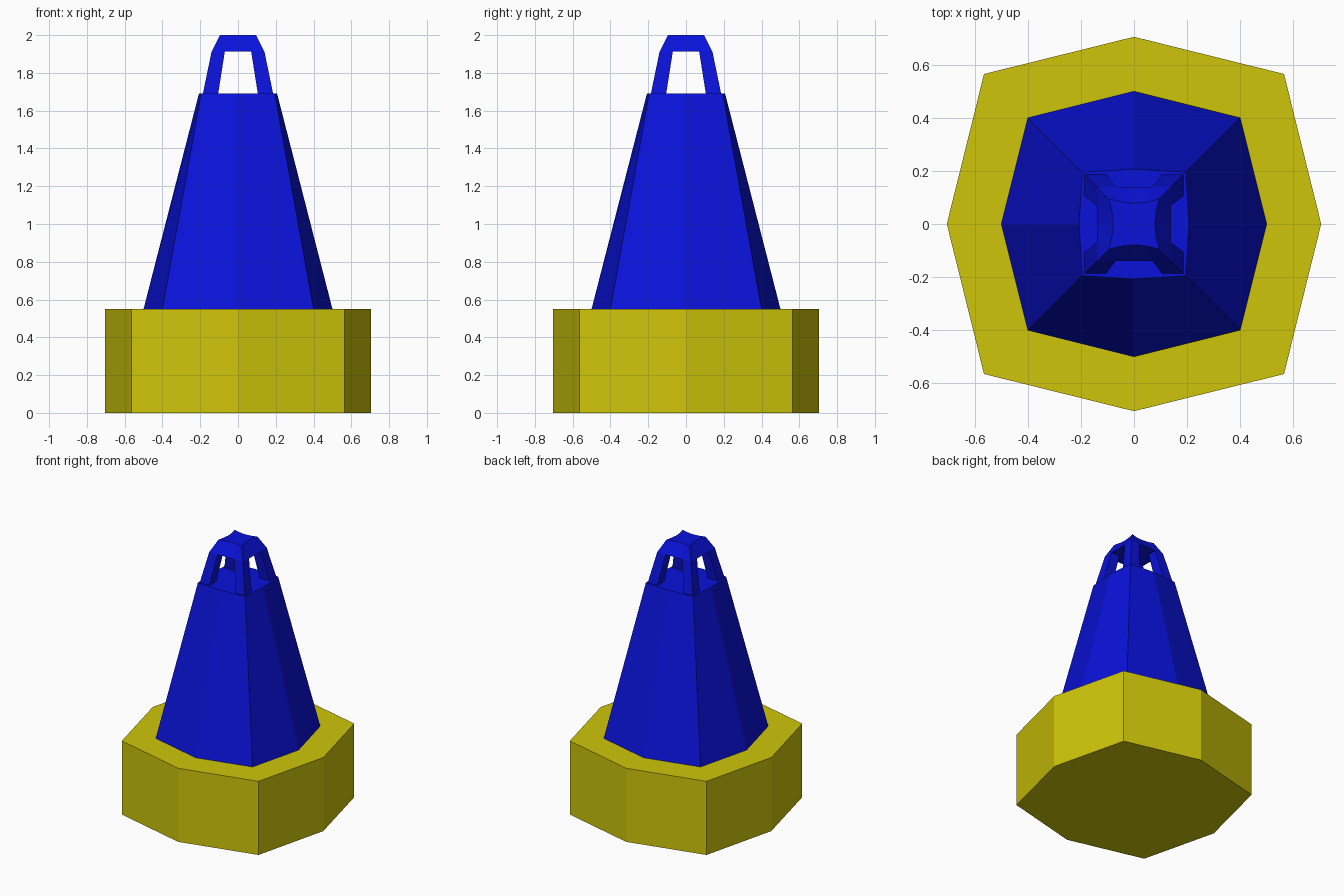
import bpy, bmesh

if "Cube" in bpy.data.objects:
    bpy.data.objects.remove(bpy.data.objects["Cube"])


def material(name, color):
    m = bpy.data.materials.new(name)
    m.diffuse_color = (*color, 1)
    m.use_nodes = True
    m.node_tree.nodes["Principled BSDF"].inputs["Base Color"].default_value = m.diffuse_color
    return m


yellow = material("yellow_paint", (0.62, 0.56, 0.003))
blue = material("blue_paint", (0.003, 0.006, 0.70))


def octagon(axis, corner, z):
    """Eight-point ring: axis points and diagonal corner points."""
    a, c = axis, corner
    return [(a, 0, z), (c, c, z), (0, a, z), (-c, c, z),
            (-a, 0, z), (-c, -c, z), (0, -a, z), (c, -c, z)]


def loft(bm, rings):
    """Skin matching rings together and close both ends."""
    vs = [[bm.verts.new(p) for p in r] for r in rings]
    n = len(vs[0])
    for a, b in zip(vs, vs[1:]):
        for i in range(n):
            j = (i + 1) % n
            bm.faces.new((a[i], a[j], b[j], b[i]))
    bm.faces.new(vs[0][::-1])
    bm.faces.new(vs[-1])


def make(name, bm, mat):
    bmesh.ops.recalc_face_normals(bm, faces=bm.faces)
    me = bpy.data.meshes.new(name)
    bm.to_mesh(me)
    bm.free()
    me.materials.append(mat)
    ob = bpy.data.objects.new(name, me)
    bpy.context.collection.objects.link(ob)


# Float and tapering tower
bm = bmesh.new()
loft(bm, [octagon(0.705, 0.565, 0), octagon(0.705, 0.565, 0.55)])
make("float_base", bm, yellow)

bm = bmesh.new()
loft(bm, [octagon(0.5, 0.4, 0.55), octagon(0.207, 0.195, 1.69)])
make("tower", bm, blue)

# Four leaning corner posts
bm = bmesh.new()
for sx in (-1, 1):
    for sy in (-1, 1):
        rings = []
        for outer, inner, z in ((0.186, 0.105, 1.69), (0.14, 0.07, 1.912)):
            rings.append([(sx * x, sy * y, z) for x, y in
                          ((inner, inner), (outer, inner), (outer, outer), (inner, outer))])
        loft(bm, rings)
make("cage_posts", bm, blue)


# Cap with edges bowed inwards at the top
def cap_ring(corner, near, mid, z):
    ring = []
    for c, s in ((1, 0), (0, 1), (-1, 0), (0, -1)):
        for x, y in ((corner, -corner), (near, -corner * 0.5),
                     (mid, 0), (near, corner * 0.5)):
            ring.append((x * c - y * s, x * s + y * c, z))
    return ring


bm = bmesh.new()
loft(bm, [cap_ring(0.14, 0.14, 0.14, 1.912), cap_ring(0.095, 0.083, 0.078, 2.0)])
make("cage_cap", bm, blue)
